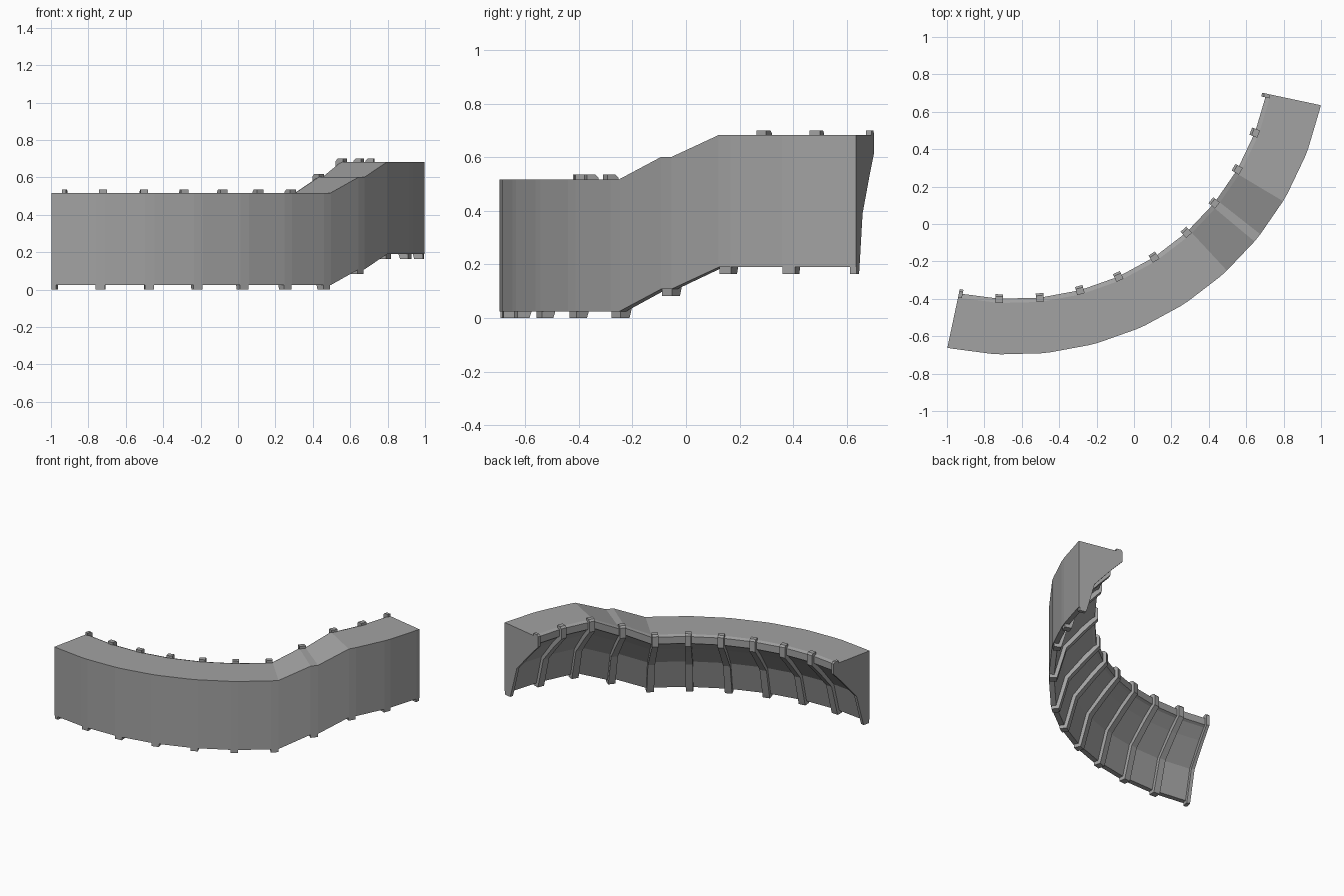
import bpy, bmesh, math

cube = bpy.data.objects.get("Cube")
if cube:
    bpy.data.objects.remove(cube)

CX, CY, R = -0.648, 0.985, 1.683      # bend centre and outer radius
START, STEP, COUNT, HALF = 258, 9, 11, 0.85
BASE = 0.025                          # lower edge of the wall

grey = bpy.data.materials.new("grey")
grey.use_nodes = True
COLOUR = (0.36, 0.36, 0.36, 1)
grey.diffuse_color = COLOUR
grey.node_tree.nodes["Principled BSDF"].inputs["Base Color"].default_value = COLOUR


def rise(k):
    """Step up at the raised end of the bend."""
    return 0 if k < 7 else 0.083 if k == 7 else 0.165


def rib_edges(k):
    """Start and end angle of a rib, kept inside the wall ends."""
    mid = START + STEP * k
    return (max(mid - HALF, START), min(mid + HALF, START + STEP * (COUNT - 1)))


def sweep(name, profile, stations):
    """Loft a (depth, height) profile through (angle, lift) stations."""
    bm = bmesh.new()
    rings = []
    for angle, lift in stations:
        a = math.radians(angle)
        rings.append([bm.verts.new((CX + (R - d) * math.cos(a),
                                    CY + (R - d) * math.sin(a),
                                    BASE + h + lift)) for d, h in profile])
    n = len(profile)
    for r0, r1 in zip(rings, rings[1:]):
        for i in range(n):
            j = (i + 1) % n
            bm.faces.new((r0[i], r0[j], r1[j], r1[i]))
    bm.faces.new(rings[0])
    bm.faces.new(rings[-1])
    bmesh.ops.recalc_face_normals(bm, faces=bm.faces)
    mesh = bpy.data.meshes.new(name)
    bm.to_mesh(mesh)
    bm.free()
    mesh.materials.append(grey)
    obj = bpy.data.objects.new(name, mesh)
    bpy.context.collection.objects.link(obj)
    return obj


# Curved wall: flat outside and top, lip and hollow on the inside
wall = [(0, 0), (0, 0.493), (0.275, 0.493), (0.298, 0.485), (0.298, 0.435),
        (0.28, 0.425), (0.216, 0.36), (0.092, 0.21), (0.035, 0)]
sweep("curved_wall", wall,
      [(a, rise(k)) for k in range(COUNT) for a in rib_edges(k)])

# Ribs: follow the hollow, hook over the lip and under the lower edge
rib = [(0.275, 0.485), (0.275, 0.51), (0.308, 0.51), (0.32, 0.498),
       (0.32, 0.425), (0.24, 0.342), (0.115, 0.2), (0.06, 0),
       (0.052, -0.025), (0.005, -0.025), (0.005, 0.005), (0.03, 0.005),
       (0.085, 0.215), (0.208, 0.367), (0.272, 0.43)]
for k in range(COUNT):
    sweep(f"rib_{k + 1}", rib, [(a, rise(k)) for a in rib_edges(k)])
